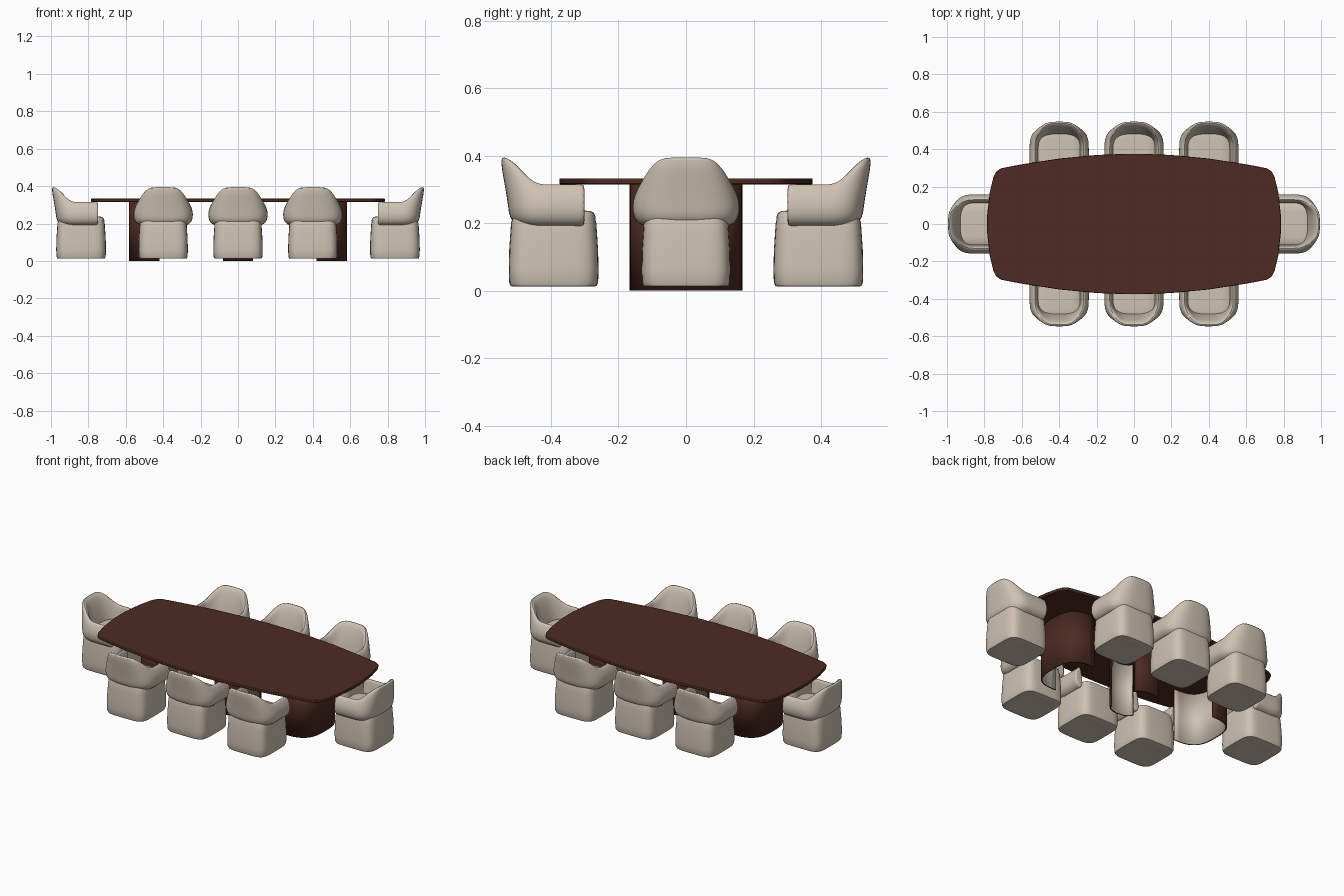
import bpy, bmesh, math
from math import pi, sin, cos

if "Cube" in bpy.data.objects:
    bpy.data.objects.remove(bpy.data.objects["Cube"], do_unlink=True)


def material(name, rgb):
    m = bpy.data.materials.new(name)
    m.use_nodes = True
    m.diffuse_color = (*rgb, 1)
    bsdf = m.node_tree.nodes["Principled BSDF"]
    bsdf.inputs["Base Color"].default_value = (*rgb, 1)
    bsdf.inputs["Roughness"].default_value = 0.6
    return m


wood = material("dark_brown_wood", (0.075, 0.024, 0.016))
cream = material("cream_upholstery", (0.62, 0.54, 0.45))


def spow(v, n):
    return math.copysign(abs(v) ** (2 / n), v)


def super_ring(cy, rx, ry, z, n=5, count=40):
    """Rounded rectangle at height z."""
    return [(rx * spow(cos(2 * pi * i / count), n),
             cy + ry * spow(sin(2 * pi * i / count), n), z) for i in range(count)]


def loft(name, rings, subsurf=0):
    """Skin closed rings, cap both ends, and return a smooth mesh object."""
    bm = bmesh.new()
    vs = [[bm.verts.new(p) for p in r] for r in rings]
    for a, b in zip(vs, vs[1:]):
        for i in range(len(a)):
            j = (i + 1) % len(a)
            bm.faces.new((a[i], a[j], b[j], b[i]))
    bm.faces.new(vs[0])
    bm.faces.new(vs[-1])
    bmesh.ops.recalc_face_normals(bm, faces=bm.faces)
    ob = finish(name, bm, [cream])
    if subsurf:
        ob.modifiers.new("smooth", "SUBSURF").levels = subsurf
        ob.modifiers["smooth"].render_levels = subsurf
    return ob


def finish(name, bm, mats, angle=50):
    me = bpy.data.meshes.new(name)
    bm.to_mesh(me)
    bm.free()
    for m in mats:
        me.materials.append(m)
    ob = bpy.data.objects.new(name, me)
    bpy.context.collection.objects.link(ob)
    bpy.ops.object.select_all(action="DESELECT")
    ob.select_set(True)
    bpy.context.view_layer.objects.active = ob
    bpy.ops.object.shade_smooth_by_angle(angle=math.radians(angle))
    return ob


def step(t):
    t = min(1, max(0, t))
    return t * t * (3 - 2 * t)


# Table top: boat-shaped outline mirrored from one quarter
quarter = [(0.785, 0.05), (0.771, 0.17), (0.752, 0.25), (0.735, 0.282), (0.71, 0.298),
           (0.68, 0.304), (0.6, 0.319), (0.4, 0.35), (0.2, 0.369), (0.05, 0.375)]
half = quarter + [(-x, y) for x, y in reversed(quarter)]
outline = half + [(-x, -y) for x, y in half]
bm = bmesh.new()
face = bm.faces.new([bm.verts.new((x, y, 0.315)) for x, y in outline])
ext = bmesh.ops.extrude_face_region(bm, geom=[face])
bmesh.ops.translate(bm, vec=(0, 0, 0.018),
                    verts=[v for v in ext["geom"] if isinstance(v, bmesh.types.BMVert)])
bmesh.ops.recalc_face_normals(bm, faces=bm.faces)
top = finish("table_top", bm, [wood], 30)
bev = top.modifiers.new("edge", "BEVEL")
bev.width, bev.segments = 0.003, 2


# Curved table supports: open shells, wood outside and cream inside
def support(name, x0, depth, width, n, turn):
    bm = bmesh.new()
    cols = []
    for i in range(29):
        a = pi * (i / 28 - 0.5)
        x, y = x0 + depth * spow(max(cos(a), 0), n), width * spow(sin(a), n)
        cols.append([bm.verts.new((x, y, z)) for z in (0, 0.316)])
    for a, b in zip(cols, cols[1:]):
        bm.faces.new((a[0], b[0], b[1], a[1]))
    ob = finish(name, bm, [wood, cream])
    sol = ob.modifiers.new("thickness", "SOLIDIFY")
    sol.thickness, sol.offset, sol.material_offset = 0.008, -1, 1
    ob.rotation_euler.z = turn


support("left_table_support", 0.42, 0.163, 0.167, 3, 0)
support("right_table_support", 0.42, 0.163, 0.167, 3, pi)
support("back_table_support", 0.10, 0.045, 0.08, 2, pi / 2)
support("front_table_support", 0.10, 0.045, 0.08, 2, -pi / 2)

# Chair base: soft rounded block
base = loft("chair_base", [super_ring(0.392, 0.132 * s, 0.133 * s, z) for z, s in (
    (0.016, 0.6), (0.012, 0.9), (0.014, 0.96), (0.024, 0.99), (0.06, 1),
    (0.12, 0.99), (0.17, 0.965), (0.20, 0.95), (0.215, 0.92))])

# Chair seat cushion
seat = loft("chair_seat", [super_ring(0.39, 0.116 * s, 0.12 * s, z) for z, s in (
    (0.185, 0.96), (0.20, 1.01), (0.218, 1.02), (0.23, 0.98), (0.236, 0.9), (0.238, 0.6))])

# Chair shell: arms and backrest swept around a U, rising to the back
MID = 0.40
path = [("arm", 1, 0.300), ("arm", 1, 0.306), ("arm", 1, 0.345)]
path += [("back", i * pi / 24, 0) for i in range(25)]
path += [("arm", -1, y) for _, _, y in reversed(path[:3])]


def shell_point(kind, t, y, inset, z_rule):
    rx, ry = 0.160 - inset, 0.127 - inset
    if kind == "arm":
        x, depth, oy = rx * t, 0, 0
    else:
        x, oy = rx * spow(cos(t), 3), spow(max(sin(t), 0), 3)
        y, depth = MID + ry * oy, oy
    rise = step((depth - 0.2) / 0.8) ** 1.3
    z = z_rule(0.315 + 0.08 * rise)
    f = max(0, (z - 0.26) / 0.135)
    return (x * (1 - 0.24 * f), y + 0.028 * f * step(depth), z)


profile = [(0.034, lambda h: 0.190), (0.010, lambda h: 0.205), (0.001, lambda h: 0.232),
           (0.000, lambda h: 0.265), (0.002, lambda h: h - 0.025), (0.006, lambda h: h - 0.005),
           (0.016, lambda h: h + 0.002), (0.026, lambda h: h - 0.008),
           (0.036, lambda h: h - 0.035), (0.046, lambda h: 0.25), (0.052, lambda h: 0.19)]
shell = loft("chair_shell", [[shell_point(*p, ins, zr) for ins, zr in profile] for p in path], 1)

# Eight chairs: three on each long side, one at each end
places = [(x, 0, 0) for x in (-0.4, 0, 0.4)] + [(x, 0, pi) for x in (-0.4, 0, 0.4)]
places += [(0.447, 0, -pi / 2), (-0.447, 0, pi / 2)]
for part in (base, seat, shell):
    for k, (x, y, turn) in enumerate(places):
        ob = part
        if k:
            ob = part.copy()
            bpy.context.collection.objects.link(ob)
        ob.name = f"{part.data.name}_{k + 1}"
        ob.location = (x, y, 0)
        ob.rotation_euler.z = turn
